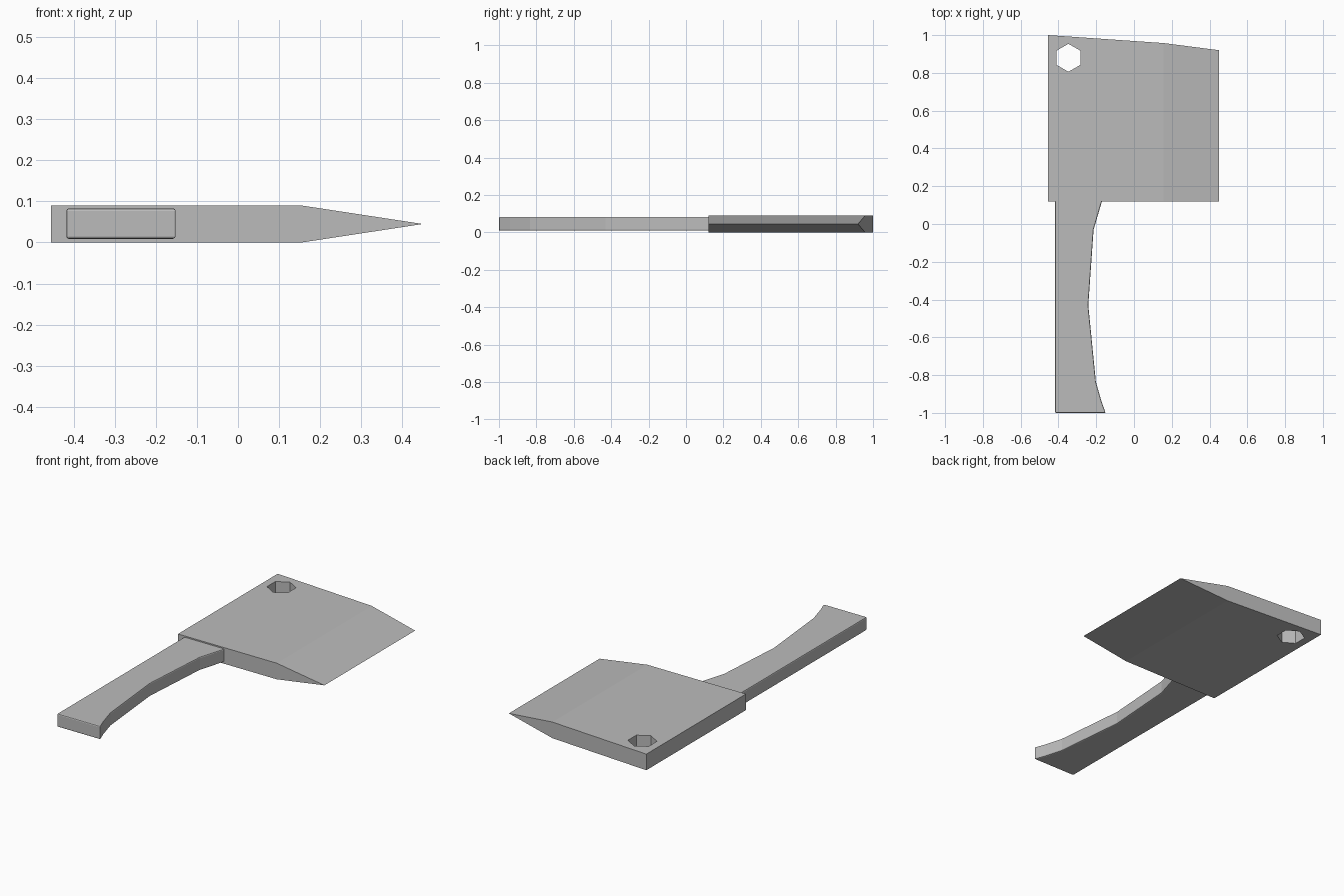
import bpy
import bmesh
from math import radians
from mathutils import Matrix, Vector

default_cube = bpy.data.objects.get("Cube")
if default_cube:
    bpy.data.objects.remove(default_cube, do_unlink=True)

# One plain grey for the whole tool
grey = bpy.data.materials.new("plain grey")
grey.use_nodes = True
COLOUR = (0.5, 0.5, 0.5, 1.0)
grey.diffuse_color = COLOUR
grey.node_tree.nodes["Principled BSDF"].inputs["Base Color"].default_value = COLOUR


def make_object(name, bm):
    """Turn a bmesh into a flat-shaded grey object."""
    bmesh.ops.recalc_face_normals(bm, faces=bm.faces)
    mesh = bpy.data.meshes.new(name)
    bm.to_mesh(mesh)
    bm.free()
    mesh.materials.append(grey)
    obj = bpy.data.objects.new(name, mesh)
    bpy.context.collection.objects.link(obj)
    return obj


def extrude_outline(points, offset):
    """Fill a closed outline and extrude it along offset."""
    bm = bmesh.new()
    face = bm.faces.new([bm.verts.new(p) for p in points])
    result = bmesh.ops.extrude_face_region(bm, geom=[face], use_keep_orig=True)
    moved = [v for v in result["geom"] if isinstance(v, bmesh.types.BMVert)]
    bmesh.ops.translate(bm, verts=moved, vec=offset)
    return bm


def apply_modifier(obj, mod):
    bpy.ops.object.select_all(action="DESELECT")
    bpy.context.view_layer.objects.active = obj
    obj.select_set(True)
    bpy.ops.object.modifier_apply(modifier=mod.name)


# Blade: wedge cross-section extruded along y, with a sloping far end
SPINE, SHOULDER, EDGE = -0.455, 0.155, 0.45
THICK, HEEL = 0.09, 0.12
far_end = {SPINE: 1.0, SHOULDER: 0.958, EDGE: 0.92}
section = [(SPINE, 0), (SHOULDER, 0), (EDGE, THICK / 2), (SHOULDER, THICK), (SPINE, THICK)]
bm = extrude_outline([(x, HEEL, z) for x, z in section], Vector((0, 1, 0)))
for v in bm.verts:
    if v.co.y > HEEL + 0.5:
        v.co.y = far_end[min(far_end, key=lambda x: abs(x - v.co.x))]
blade = make_object("blade", bm)

# Six-sided hanging hole through the blade
bm = bmesh.new()
bmesh.ops.create_cone(
    bm, cap_ends=True, segments=6, radius1=0.074, radius2=0.074, depth=0.4,
    matrix=Matrix.Translation((-0.347, 0.88, THICK / 2)))
cutter = make_object("hole_cutter", bm)
cutter.hide_render = True
hole = blade.modifiers.new("Hole", "BOOLEAN")
hole.operation = "DIFFERENCE"
hole.solver = "EXACT"
hole.object = cutter
apply_modifier(blade, hole)
bpy.data.objects.remove(cutter, do_unlink=True)

# Handle: straight back, curved grip side, narrow bevel on sharp edges
LOW, HIGH = 0.009, 0.083
outline = [(-0.418, 0.13), (-0.418, -1.0), (-0.15, -1.0), (-0.172, -0.94), (-0.202, -0.835),
           (-0.242, -0.43), (-0.214, -0.03), (-0.167, 0.13)]
bm = extrude_outline([(x, y, LOW) for x, y in outline], Vector((0, 0, HIGH - LOW)))
handle = make_object("handle", bm)
bevel = handle.modifiers.new("Bevel", "BEVEL")
bevel.width = 0.006
bevel.segments = 2
bevel.limit_method = "ANGLE"
bevel.angle_limit = radians(40)
apply_modifier(handle, bevel)
